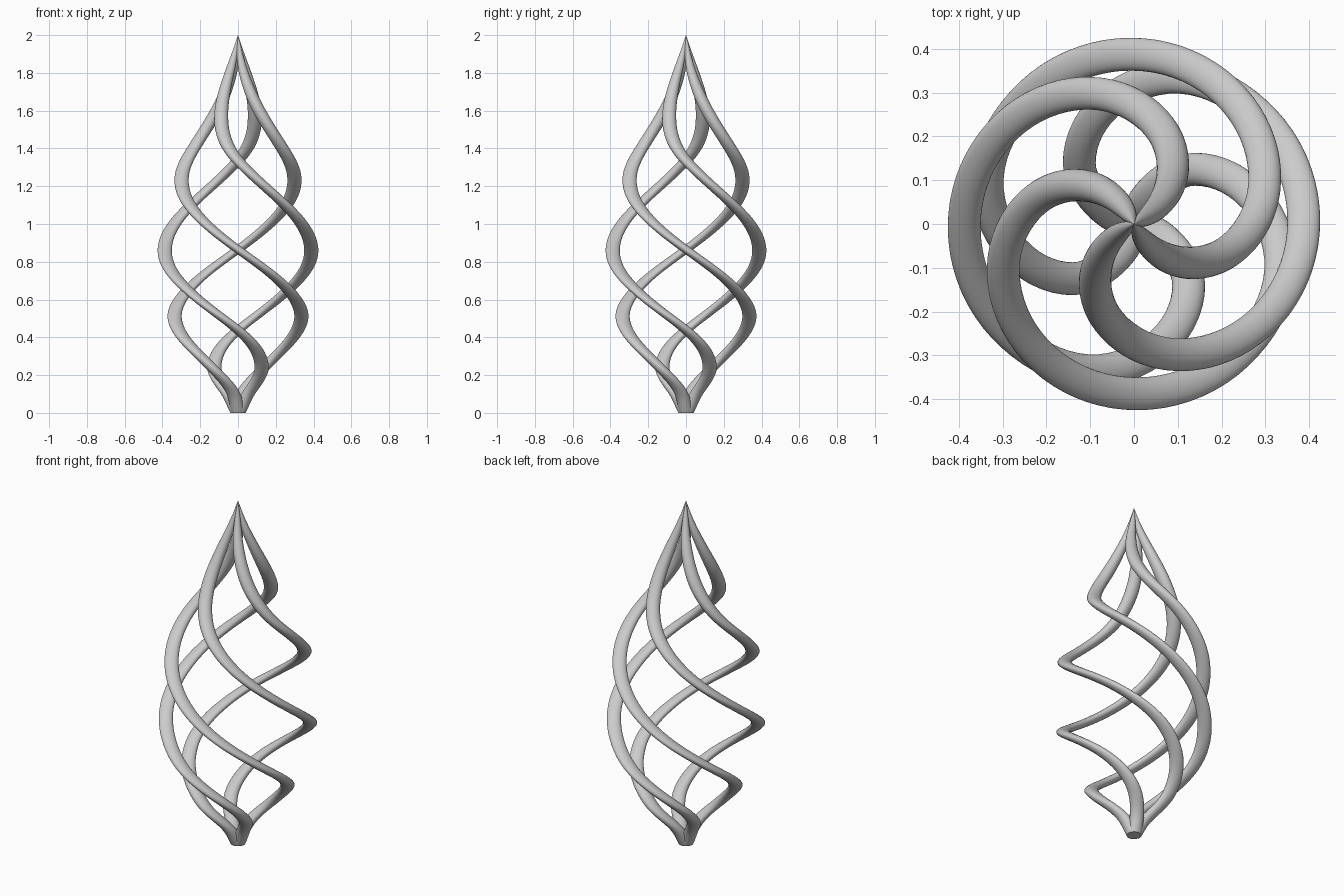
import bpy, bmesh, math

if "Cube" in bpy.data.objects:
    bpy.data.objects.remove(bpy.data.objects["Cube"])

# Rod profile: height, distance from axis, angle in degrees, rod radius
KEYS = [
    (0.00, 0.003, 348, 0.037), (0.10, 0.058, 336, 0.0375),
    (0.24, 0.187, 312, 0.0375), (0.49, 0.340, 259, 0.0375),
    (0.67, 0.378, 221, 0.0375), (0.865, 0.388, 180, 0.0375),
    (1.06, 0.366, 142, 0.0375), (1.25, 0.310, 106, 0.0375),
    (1.43, 0.225, 74, 0.0375), (1.61, 0.138, 51, 0.036),
    (1.80, 0.055, 34, 0.026), (1.90, 0.021, 28, 0.016), (2.00, 0.0, 24, 0.001),
]


def slope(i, c):
    a, b = KEYS[max(i - 1, 0)], KEYS[min(i + 1, len(KEYS) - 1)]
    return (b[c] - a[c]) / (b[0] - a[0])


def sample(z, c):
    """Smooth cubic interpolation of one profile column."""
    i = max(k for k in range(len(KEYS) - 1) if KEYS[k][0] <= z + 1e-9)
    a, b = KEYS[i], KEYS[i + 1]
    h = b[0] - a[0]
    t = (z - a[0]) / h
    return ((2*t**3 - 3*t**2 + 1) * a[c] + (t**3 - 2*t**2 + t) * h * slope(i, c)
            + (3*t**2 - 2*t**3) * b[c] + (t**3 - t**2) * h * slope(i + 1, c))


def twisted_rod(name, turn, rings=100, sides=24):
    """Stack of horizontal circles following the twisted path."""
    bm = bmesh.new()
    loops = []
    for j in range(rings + 1):
        z = 2 * j / rings
        r, rad = sample(z, 1), sample(z, 3)
        ang = math.radians(sample(z, 2)) + turn
        cx, cy = r * math.cos(ang), r * math.sin(ang)
        loops.append([bm.verts.new((cx + rad * math.cos(ang + s * math.tau / sides),
                                    cy + rad * math.sin(ang + s * math.tau / sides), z))
                      for s in range(sides)])
    for lo, hi in zip(loops, loops[1:]):
        for s in range(sides):
            n = (s + 1) % sides
            bm.faces.new((lo[s], lo[n], hi[n], hi[s])).smooth = True
    bm.faces.new(loops[0][::-1])
    bm.faces.new(loops[-1])
    me = bpy.data.meshes.new(name)
    bm.to_mesh(me)
    bm.free()
    ob = bpy.data.objects.new(name, me)
    bpy.context.collection.objects.link(ob)
    return ob


# Four identical rods around the axis
for k in range(4):
    rod = twisted_rod(f"twisted_rod_{k + 1}", k * math.pi / 2)
    bpy.context.view_layer.objects.active = rod
    rod.select_set(True)
bpy.ops.object.shade_smooth_by_angle(angle=math.radians(40))
